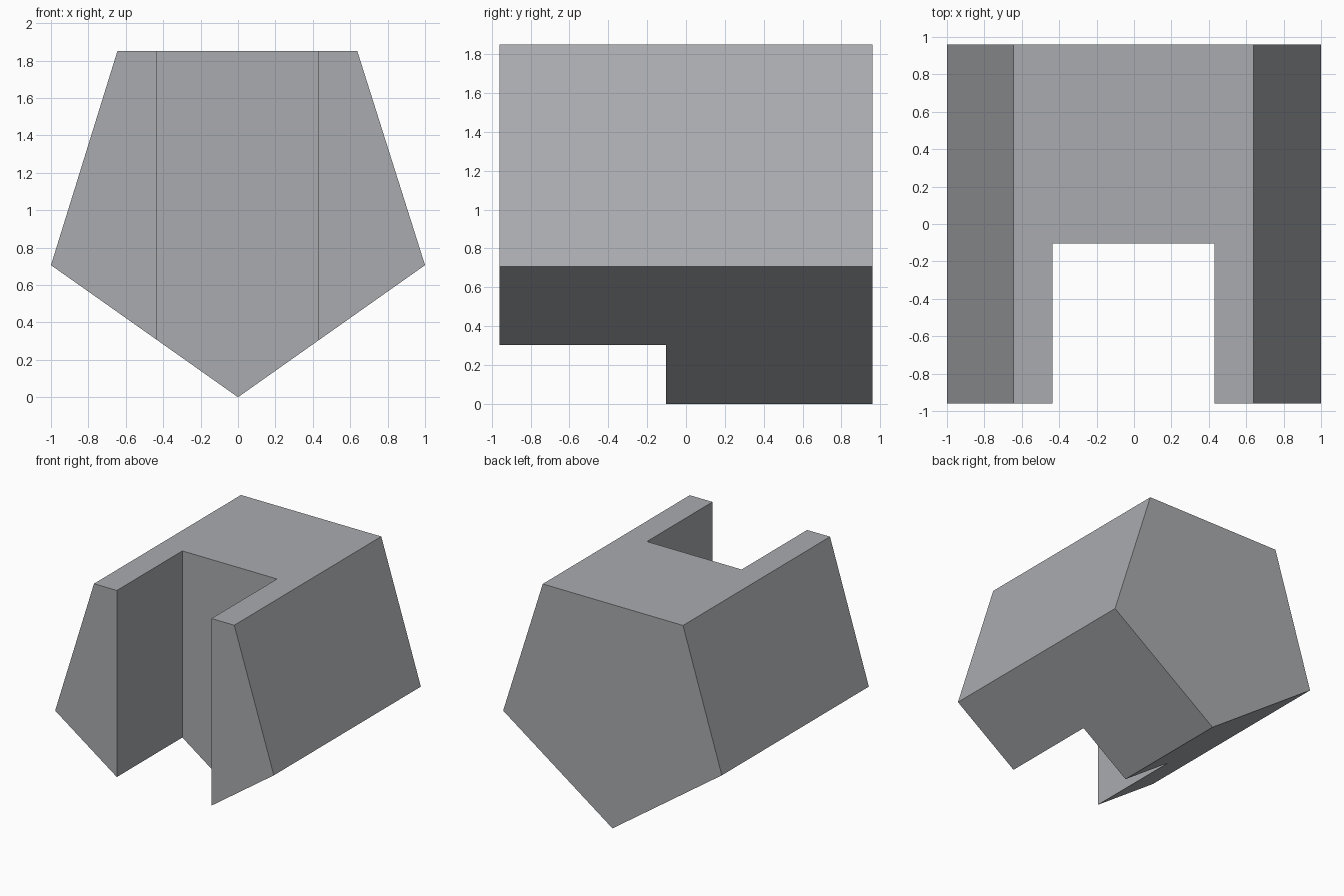
import bpy
import bmesh

cube = bpy.data.objects.get("Cube")
if cube:
    bpy.data.objects.remove(cube, do_unlink=True)

# Plain grey material
grey = bpy.data.materials.new("plain_grey")
grey.use_nodes = True
colour = (0.40, 0.41, 0.43, 1)
grey.diffuse_color = colour
grey.node_tree.nodes["Principled BSDF"].inputs["Base Color"].default_value = colour


def prism(name, profile, y0, y1):
    """Extrude an x-z profile from y0 to y1."""
    bm = bmesh.new()
    face = bm.faces.new([bm.verts.new((x, y0, z)) for x, z in profile])
    result = bmesh.ops.extrude_face_region(bm, geom=[face])
    moved = [v for v in result["geom"] if isinstance(v, bmesh.types.BMVert)]
    bmesh.ops.translate(bm, verts=moved, vec=(0, y1 - y0, 0))
    bmesh.ops.recalc_face_normals(bm, faces=bm.faces)
    mesh = bpy.data.meshes.new(name)
    bm.to_mesh(mesh)
    bm.free()
    mesh.materials.append(grey)
    obj = bpy.data.objects.new(name, mesh)
    bpy.context.collection.objects.link(obj)
    return obj


# Pentagonal block standing on its lower edge
block = prism("pentagon_block",
              [(0, 0), (1, 0.706), (0.638, 1.85), (-0.645, 1.85), (-1, 0.706)],
              -0.96, 0.96)

# Vertical slot open to the front, top and bottom
left, right = 0.43, -0.436
cutter = prism("slot_cutter",
               [(right, -0.5), (left, -0.5), (left, 2.5), (right, 2.5)],
               -1.5, -0.104)
cutter.hide_render = True
cutter.hide_viewport = True

slot = block.modifiers.new("slot", "BOOLEAN")
slot.operation = "DIFFERENCE"
slot.solver = "EXACT"
slot.object = cutter
